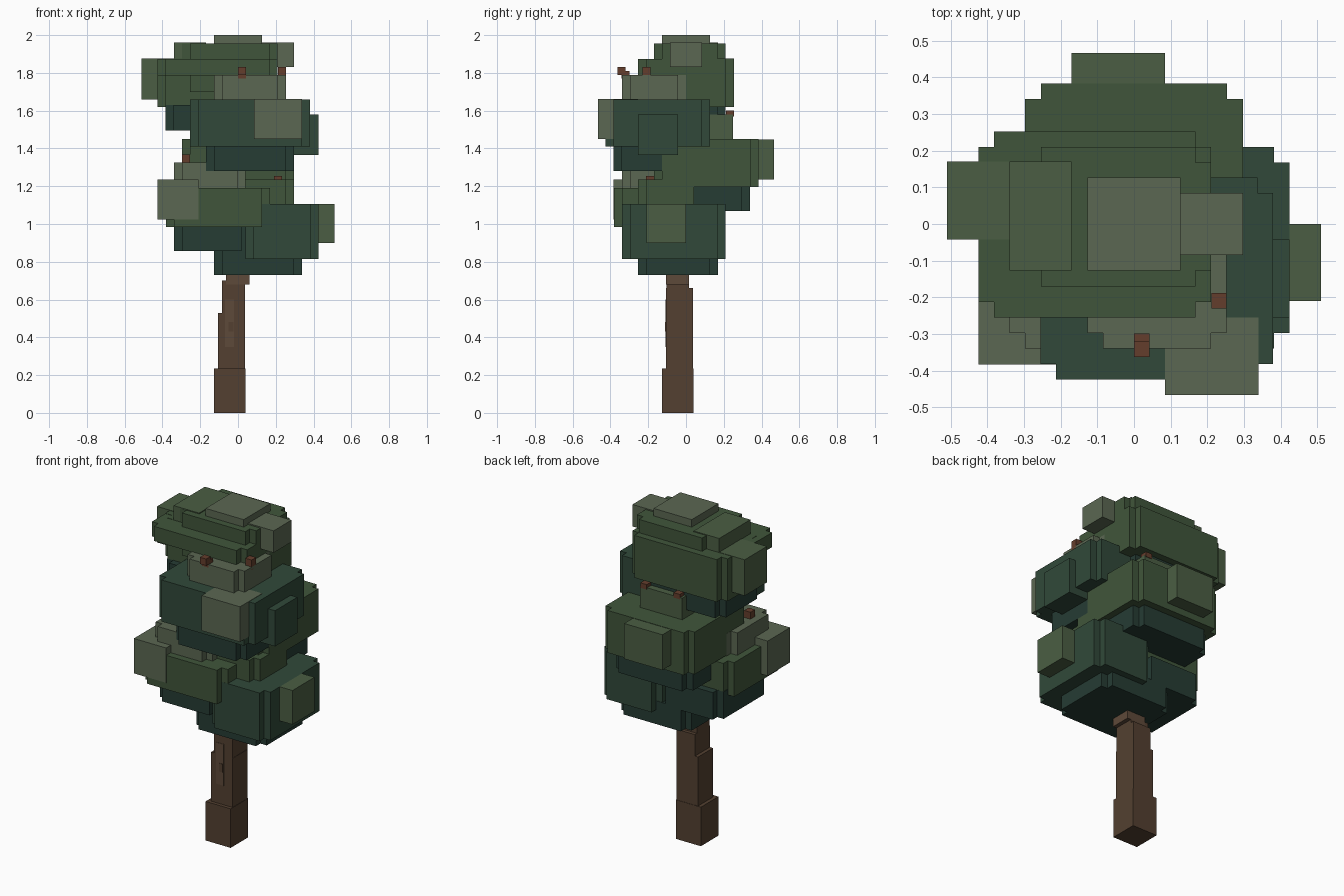
import bpy, bmesh

if "Cube" in bpy.data.objects:
    bpy.data.objects.remove(bpy.data.objects["Cube"])

COLORS = {
    "bark": (84, 66, 52), "bark_light": (94, 75, 60), "twig": (100, 64, 48),
    "deep": (42, 62, 55), "dark": (52, 74, 60), "green": (66, 86, 61),
    "mid": (76, 94, 69), "light": (91, 103, 83),
}
MATS = {}
for key, rgb in COLORS.items():
    m = bpy.data.materials.new(key)
    m.diffuse_color = [(c / 255) ** 2.2 for c in rgb] + [1]
    m.use_nodes = True
    m.node_tree.nodes["Principled BSDF"].inputs["Base Color"].default_value = m.diffuse_color
    MATS[key] = m


def block(name, color, x0, x1, y0, y1, z0, z1, n=0.0):
    """Upright block; n cuts a square notch out of every vertical corner."""
    if n:
        pts = [(x0 + n, y0), (x1 - n, y0), (x1 - n, y0 + n), (x1, y0 + n),
               (x1, y1 - n), (x1 - n, y1 - n), (x1 - n, y1), (x0 + n, y1),
               (x0 + n, y1 - n), (x0, y1 - n), (x0, y0 + n), (x0 + n, y0 + n)]
    else:
        pts = [(x0, y0), (x1, y0), (x1, y1), (x0, y1)]
    bm = bmesh.new()
    base = bm.faces.new([bm.verts.new((x, y, z0)) for x, y in pts])
    top = bmesh.ops.extrude_face_region(bm, geom=[base])["geom"]
    bmesh.ops.translate(bm, vec=(0, 0, z1 - z0),
                        verts=[v for v in top if isinstance(v, bmesh.types.BMVert)])
    bmesh.ops.recalc_face_normals(bm, faces=bm.faces)
    me = bpy.data.meshes.new(name)
    bm.to_mesh(me)
    bm.free()
    me.materials.append(MATS[color])
    ob = bpy.data.objects.new(name, me)
    bpy.context.collection.objects.link(ob)


N = 0.0425  # one leaf cell

# Trunk, stepping in towards the crown
block("trunk_foot", "bark", -.127, .04, -.127, .04, 0, .235)
block("trunk_lower", "bark", -.106, .038, -.106, .036, .2, .53)
block("trunk_upper", "bark", -.085, .036, -.106, .038, .2, .66)
block("trunk_neck", "bark", -.085, .036, -.104, .017, .6, .70)
block("trunk_top", "bark_light", -.064, .06, -.106, .017, .68, .80)
block("trunk_strip", "bark_light", -.07, -.02, -.108, -.08, .35, .60)
block("trunk_knot", "bark", -.05, -.025, -.11, -.09, .43, .48)

# Lowest foliage tier
block("tier1_base", "deep", -.127, .34, -.255, .17, .73, .87, N)
block("tier1_left", "deep", -.34, .06, -.297, .17, .857, 1.02, N)
block("tier1_right", "dark", .04, .425, -.34, .21, .815, 1.105, N)
block("tier1_right_bump", "mid", .25, .51, -.21, 0, .90, 1.105)

# Second tier: front left
block("tier2_front", "green", -.38, .17, -.382, .127, .985, 1.19, N)
block("tier2_corner_bump", "light", -.425, -.21, -.384, -.17, 1.025, 1.235)
block("tier2_cap", "light", -.34, .04, -.34, .04, 1.17, 1.325, N)
block("tier2_core", "green", -.085, .297, -.255, .085, 1.08, 1.235, N)

# Third tier: back
block("tier3_base", "deep", -.255, .255, -.085, .34, 1.07, 1.21, N)
block("tier3_back", "green", -.297, .297, -.17, .384, 1.195, 1.45, N)
block("tier3_back_bump", "mid", -.17, .085, .2, .467, 1.235, 1.448)
block("tier3_cap", "mid", -.15, .13, 0, .25, 1.44, 1.58)

# Fourth tier: front right
block("tier4_base", "deep", -.17, .297, -.384, 0, 1.28, 1.42, N)
block("tier4_body", "dark", -.255, .38, -.425, .127, 1.41, 1.66, N)
block("tier4_right_bump", "dark", .25, .425, -.255, -.042, 1.365, 1.58)
block("tier4_front_bump", "light", .085, .34, -.467, -.255, 1.45, 1.662)
block("tier4_cap", "light", -.127, .253, -.34, 0, 1.65, 1.788, N)

# Top tier
block("tier5_base", "deep", -.384, .13, -.17, .21, 1.495, 1.63, N)
block("tier5_back", "green", -.425, .21, -.127, .253, 1.62, 1.875, N)
block("tier5_front", "green", -.425, .21, -.255, .20, 1.785, 1.873, N)
block("tier5_left_bump", "mid", -.51, -.3, -.042, .17, 1.66, 1.877)
block("tier5_upper", "green", -.297, .21, -.17, .21, 1.70, 1.955, N)
block("tier5_upper_left", "mid", -.34, -.17, -.127, .17, 1.80, 1.96)
block("tier5_right_bump", "light", .1, .297, -.085, .085, 1.83, 1.962)
block("tier5_cap", "light", -.127, .127, -.127, .127, 1.94, 2.0)

# Twig ends poking out on the caps
for x, y, z0, z1 in [(.232, -.21, 1.77, 1.83), (.021, -.32, 1.77, 1.81),
                     (.106, .232, 1.57, 1.60), (-.115, .232, 1.57, 1.60),
                     (-.276, -.21, 1.31, 1.367), (.212, -.19, 1.22, 1.255)]:
    block("twig", "twig", x - .021, x + .021, y - .021, y + .021, z0, z1)
block("twig_tip", "twig", 0, .042, -.363, -.32, 1.79, 1.83)
